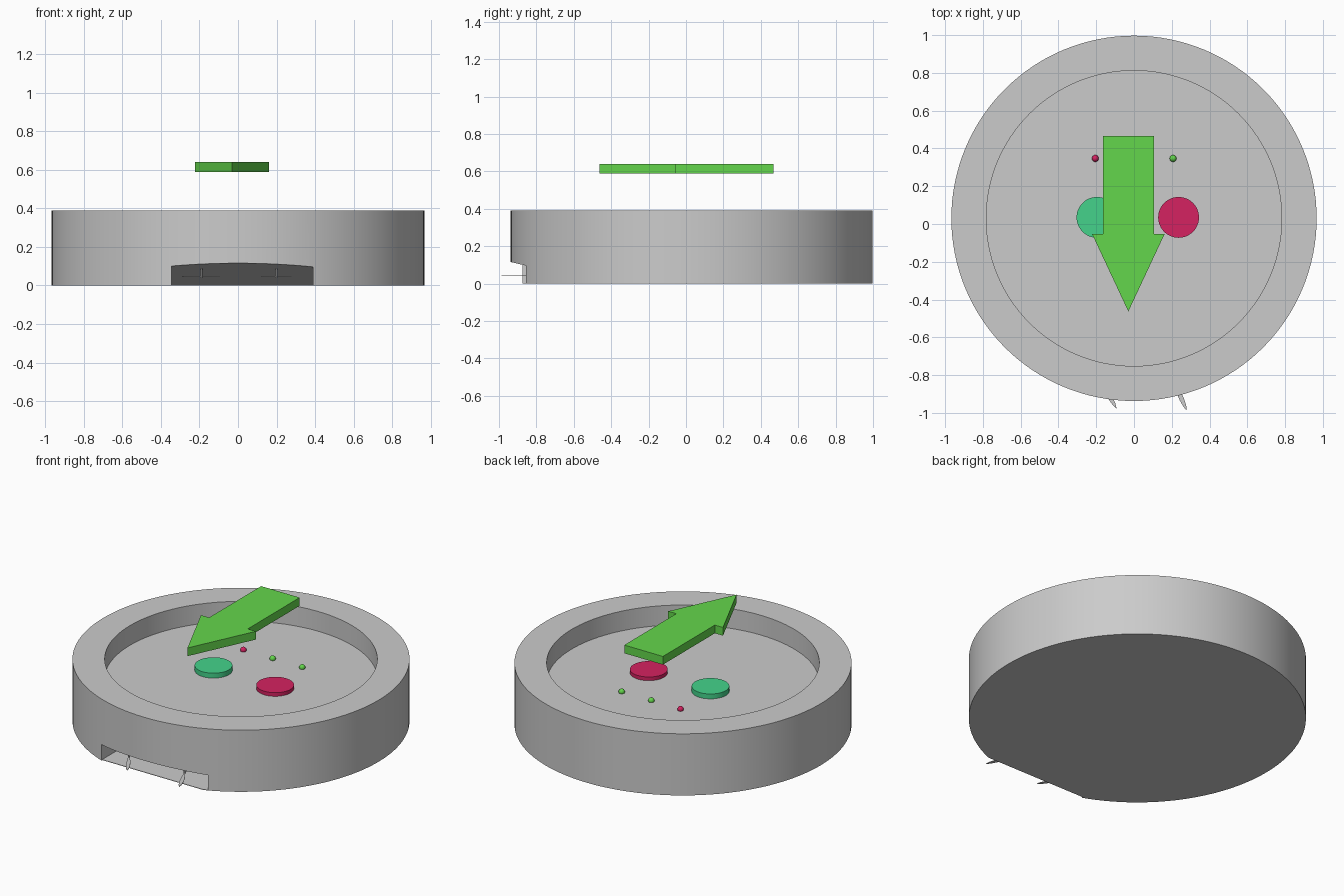
import bpy
import bmesh
from math import atan2, pi, radians
from mathutils import Matrix, Vector

cube = bpy.data.objects.get("Cube")
if cube:
    bpy.data.objects.remove(cube, do_unlink=True)


def material(name, rgb):
    mat = bpy.data.materials.new(name)
    mat.use_nodes = True
    mat.diffuse_color = (*rgb, 1)
    mat.node_tree.nodes["Principled BSDF"].inputs["Base Color"].default_value = (*rgb, 1)
    return mat


grey = material("shell grey", (0.6, 0.6, 0.6))
green = material("bright green", (0.127, 0.67, 0.072))
teal = material("sea green", (0.058, 0.65, 0.26))
crimson = material("crimson", (0.66, 0.016, 0.119))


def finish(name, bm, mat, smooth=False):
    bmesh.ops.recalc_face_normals(bm, faces=bm.faces)
    mesh = bpy.data.meshes.new(name)
    bm.to_mesh(mesh)
    bm.free()
    mesh.materials.append(mat)
    obj = bpy.data.objects.new(name, mesh)
    bpy.context.collection.objects.link(obj)
    if smooth:
        shade(obj)
    return obj


def select(obj):
    bpy.ops.object.select_all(action='DESELECT')
    obj.select_set(True)
    bpy.context.view_layer.objects.active = obj


def shade(obj):
    select(obj)
    bpy.ops.object.shade_smooth_by_angle(angle=radians(30))


def disc(name, mat, x, y, radius, z0, z1, sides=48):
    bm = bmesh.new()
    bmesh.ops.create_cone(bm, cap_ends=True, segments=sides, radius1=radius,
                          radius2=radius, depth=z1 - z0,
                          matrix=Matrix.Translation((x, y, (z0 + z1) / 2)))
    return finish(name, bm, mat, True)


def prism(name, mat, points, offset):
    """Extrude a flat outline along the offset vector."""
    bm = bmesh.new()
    face = bm.faces.new([bm.verts.new(p) for p in points])
    extruded = bmesh.ops.extrude_face_region(bm, geom=[face], use_keep_orig=True)
    verts = [v for v in extruded["geom"] if isinstance(v, bmesh.types.BMVert)]
    bmesh.ops.translate(bm, verts=verts, vec=offset)
    return finish(name, bm, mat)


def cut(obj, cutter):
    mod = obj.modifiers.new("cut", 'BOOLEAN')
    mod.operation = 'DIFFERENCE'
    mod.solver = 'EXACT'
    mod.object = cutter
    select(obj)
    bpy.ops.object.modifier_apply(modifier=mod.name)
    bpy.data.objects.remove(cutter, do_unlink=True)


# Round shell with a shallow dish on top
CY, FLOOR = 0.03, 0.265
shell = disc("shell", grey, 0, CY, 0.967, 0, 0.39, 128)
cut(shell, disc("dish_cutter", grey, 0, CY, 0.782, FLOOR, 0.6, 128))

# Wedge-shaped intake at the front, its ceiling sloping down to a thin floor
wedge = [(-1.1, -0.05), (-0.866, -0.05), (-0.866, 0.003),
         (-0.46, 0.003), (-0.866, 0.099), (-1.1, 0.154)]
cut(shell, prism("intake_cutter", grey, [(-0.345, y, z) for y, z in wedge],
                 Vector((0.733, 0, 0))))
shade(shell)

# Two spinning brushes inside the intake
leaf = [(0, 0.004), (0.06, 0.012), (0.12, 0.014), (0.16, 0.009), (0.185, 0),
        (0.16, -0.007), (0.12, -0.01), (0.06, -0.008), (0, -0.004)]
for side, hub_x, tip in (("right", -0.19, (0.09, -0.145)), ("left", 0.2, (0.08, -0.17))):
    hub = Matrix.Translation((hub_x, -0.82, 0.043))
    disc(side + "_brush_axle", grey, hub_x, -0.82, 0.005, 0.04, 0.092, 12)
    for i in range(2):
        blade = prism(f"{side}_brush_blade_{i + 1}", grey, [(x, y, 0) for x, y in leaf],
                      Vector((0, 0, 0.004)))
        blade.data.transform(hub @ Matrix.Rotation(atan2(tip[1], tip[0]) + i * pi, 4, 'Z'))

# Two large push buttons
disc("left_button", crimson, 0.236, 0.035, 0.108, FLOOR - 0.005, 0.288)
disc("right_button", teal, -0.196, 0.035, 0.108, FLOOR - 0.005, 0.296)

# Row of indicator lamps
for name, x, mat in (("right_lamp", -0.205, crimson), ("middle_lamp", 0, green),
                     ("left_lamp", 0.207, green)):
    bm = bmesh.new()
    bmesh.ops.create_uvsphere(bm, u_segments=24, v_segments=12, radius=0.018,
                              matrix=Matrix.Translation((x, 0.347, FLOOR + 0.007)))
    finish(name, bm, mat, True)

# Floating arrow pointing to the front
AX = -0.03
half = [(0.135, 0.467), (0.135, -0.053), (0.192, -0.053)]
outline = [(AX + x, y) for x, y in half] + [(AX, -0.463)]
outline += [(AX - x, y) for x, y in reversed(half)]
prism("direction_arrow", green, [(x, y, 0.588) for x, y in outline], Vector((0, 0, 0.052)))
